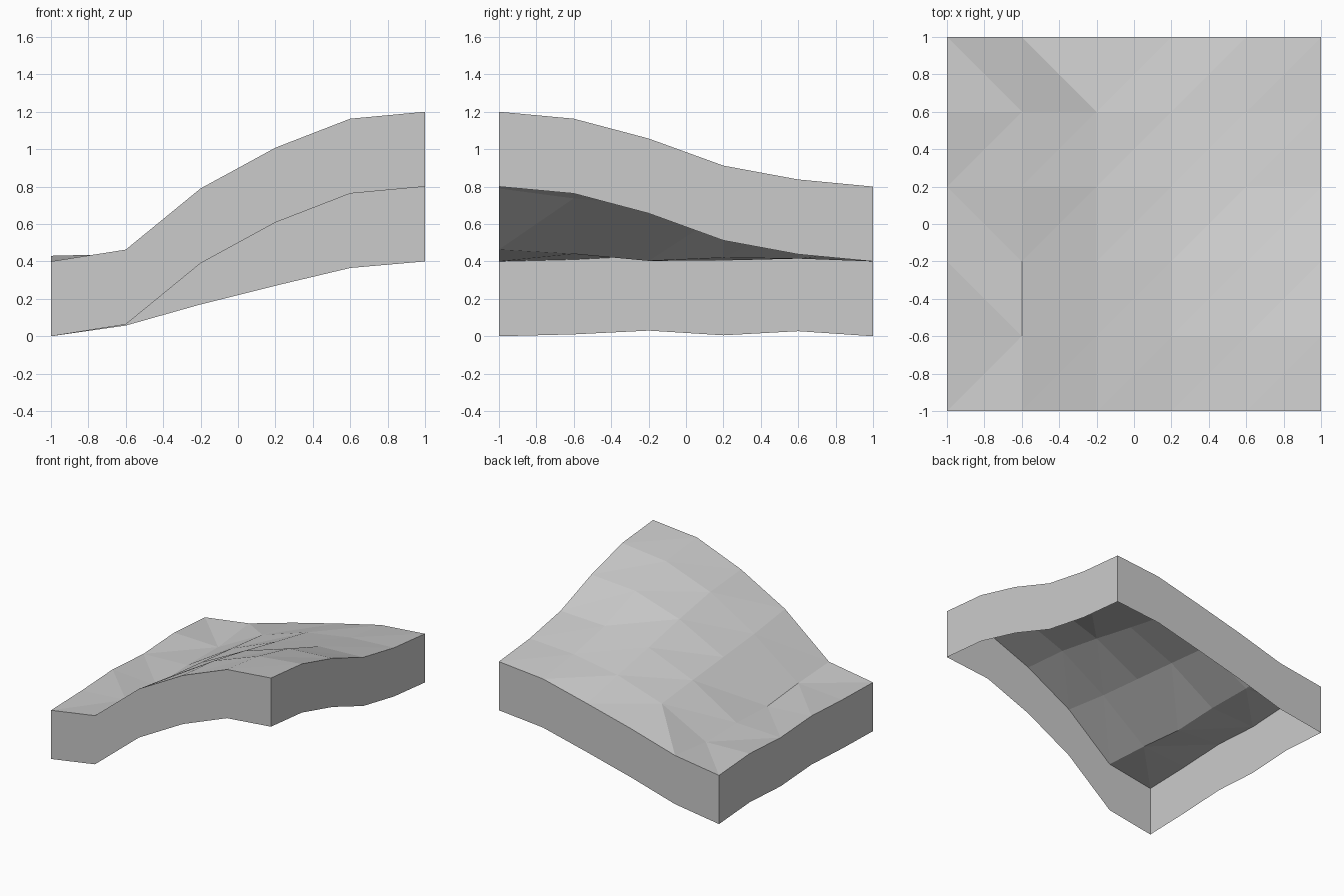
import bpy, bmesh

if "Cube" in bpy.data.objects:
    bpy.data.objects.remove(bpy.data.objects["Cube"])

N = 6
DEPTH = 0.4  # height of the side skirt
grid = [-1 + 0.4 * i for i in range(N)]

# Terrain heights: one row per y (front to back), one value per x (left to right)
HEIGHTS = [
    [0.40, 0.463, 0.79, 1.008, 1.163, 1.20],
    [0.41, 0.44, 0.737, 0.975, 1.12, 1.163],
    [0.43, 0.403, 0.70, 0.905, 1.03, 1.057],
    [0.405, 0.42, 0.663, 0.825, 0.895, 0.912],
    [0.427, 0.415, 0.623, 0.75, 0.815, 0.838],
    [0.40, 0.457, 0.57, 0.67, 0.765, 0.80],
]
# Cells (column, row) whose diagonal runs from back left to front right
FLIPPED = {(0, 1), (0, 2), (0, 4), (1, 4)}

stone = bpy.data.materials.new("light_grey")
stone.diffuse_color = (0.6, 0.6, 0.6, 1)
stone.use_nodes = True
stone.node_tree.nodes["Principled BSDF"].inputs["Base Color"].default_value = stone.diffuse_color


def point(i, j, drop=0.0):
    return (grid[i], grid[j], HEIGHTS[j][i] - drop)


def finish(name, bm):
    mesh = bpy.data.meshes.new(name)
    bm.to_mesh(mesh)
    bm.free()
    mesh.materials.append(stone)
    obj = bpy.data.objects.new(name, mesh)
    bpy.context.collection.objects.link(obj)
    return obj


# Faceted sloping ground
bm = bmesh.new()
v = [[bm.verts.new(point(i, j)) for i in range(N)] for j in range(N)]
for j in range(N - 1):
    for i in range(N - 1):
        a, b, c, d = v[j][i], v[j][i + 1], v[j + 1][i + 1], v[j + 1][i]
        if (i, j) in FLIPPED:
            bm.faces.new((a, b, d))
            bm.faces.new((b, c, d))
        else:
            bm.faces.new((a, b, c))
            bm.faces.new((a, c, d))
finish("ground_surface", bm)

# Thin skirt hanging from the four borders, open underneath
E = N - 1
loop = ([(i, 0) for i in range(E)] + [(E, j) for j in range(E)]
        + [(E - i, E) for i in range(E)] + [(0, E - j) for j in range(E)])
bm = bmesh.new()
top = [bm.verts.new(point(i, j)) for i, j in loop]
low = [bm.verts.new(point(i, j, DEPTH)) for i, j in loop]
for k in range(len(loop)):
    n = (k + 1) % len(loop)
    bm.faces.new((low[k], low[n], top[n], top[k]))
finish("side_skirt", bm)
